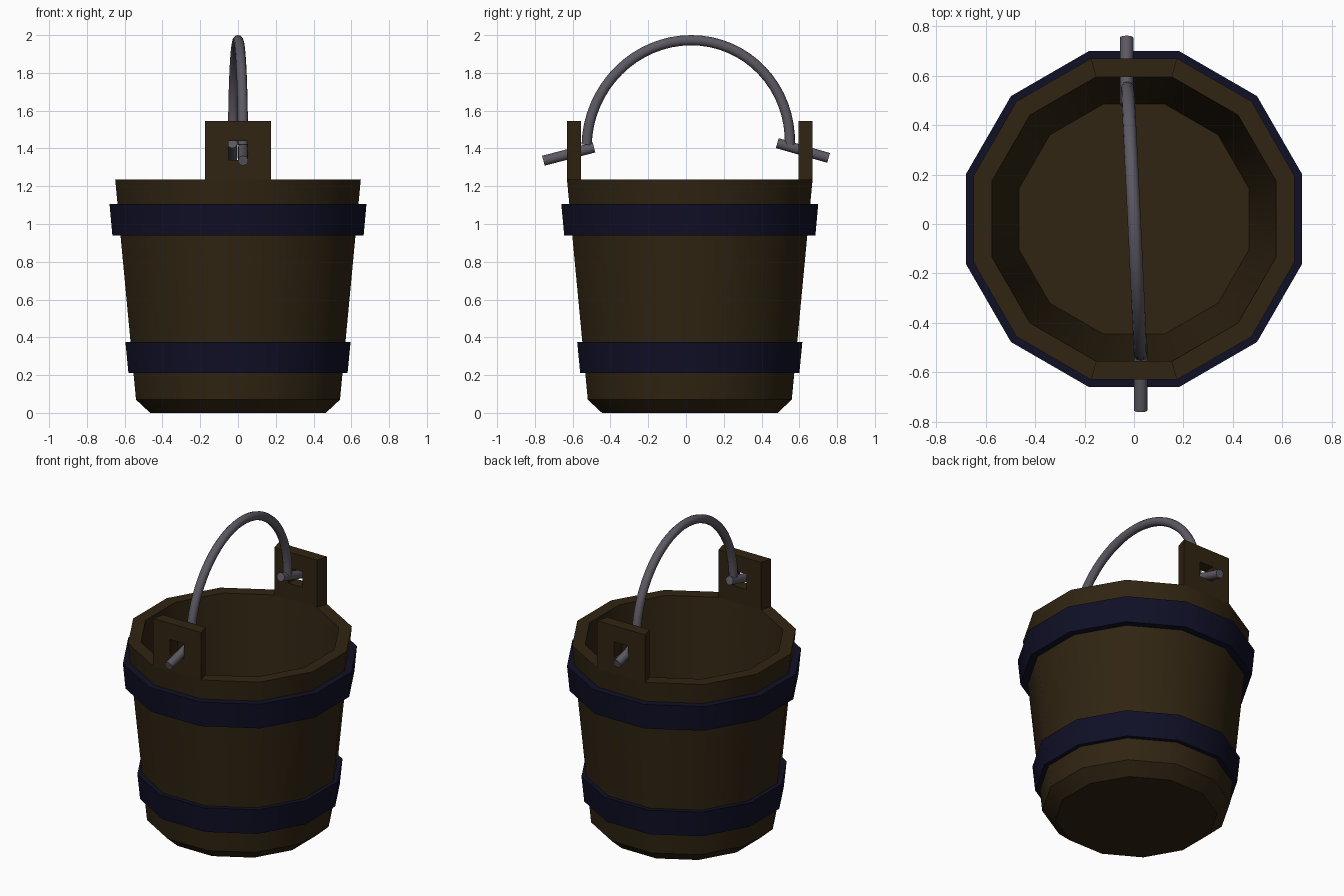
import bpy, bmesh
from math import sin, cos, tan, pi, radians
from mathutils import Vector

if "Cube" in bpy.data.objects:
    bpy.data.objects.remove(bpy.data.objects["Cube"], do_unlink=True)

SIDES = 12
CENTRE_Y = 0.02
HALF_STEP = pi / SIDES


def material(name, rgb):
    m = bpy.data.materials.new(name)
    m.use_nodes = True
    m.diffuse_color = (*rgb, 1)
    m.node_tree.nodes["Principled BSDF"].inputs["Base Color"].default_value = (*rgb, 1)
    return m


wood = material("dark wood", (0.03, 0.018, 0.006))
band_blue = material("navy band", (0.005, 0.005, 0.02))
metal = material("grey metal", (0.11, 0.1, 0.125))


def add_mesh(name, bm, mat, angle=40):
    bmesh.ops.recalc_face_normals(bm, faces=bm.faces)
    mesh = bpy.data.meshes.new(name)
    bm.to_mesh(mesh)
    bm.free()
    mesh.materials.append(mat)
    mesh.shade_smooth()
    mesh.set_sharp_from_angle(angle=radians(angle))
    obj = bpy.data.objects.new(name, mesh)
    bpy.context.collection.objects.link(obj)
    return obj


def revolve(name, profile, mat, closed=False):
    """Turn (distance to flat side, height) points into a 12-sided shell."""
    bm = bmesh.new()
    rings = []
    for apothem, z in profile:
        r = apothem / cos(HALF_STEP)
        angles = [(2 * i + 1) * HALF_STEP for i in range(SIDES)]
        rings.append([bm.verts.new((r * cos(a), CENTRE_Y + r * sin(a), z)) for a in angles])
    pairs = list(zip(rings, rings[1:]))
    if closed:
        pairs.append((rings[-1], rings[0]))
    else:
        bm.faces.new(rings[0])
        bm.faces.new(rings[-1])
    for a, b in pairs:
        for i in range(SIDES):
            j = (i + 1) % SIDES
            bm.faces.new((a[i], a[j], b[j], b[i]))
    return add_mesh(name, bm, mat)


# Tub: chamfered foot, flared wall, rim, inner wall and floor
revolve("tub", [(0.465, 0), (0.54, 0.07), (0.65, 1.235),
                (0.575, 1.235), (0.465, 0.07)], wood)

# Hoops around the tub
revolve("upper_band", [(0.68, 1.105), (0.665, 0.94), (0.6, 0.94), (0.6, 1.105)], band_blue, True)
revolve("lower_band", [(0.596, 0.375), (0.58, 0.21), (0.53, 0.21), (0.53, 0.375)], band_blue, True)


def lug(name, side):
    """Upright ear on the rim with a square hole through it."""
    bm = bmesh.new()
    loops = []
    for apothem in (0.65, 0.575):
        w = apothem * tan(HALF_STEP)
        for half, low, high in ((w, 1.235, 1.545), (0.05, 1.34, 1.44)):
            corners = ((-half, low), (half, low), (half, high), (-half, high))
            loops.append([bm.verts.new((x, CENTRE_Y + side * apothem, z)) for x, z in corners])
    outer, outer_hole, inner, inner_hole = loops
    for a, b in ((outer, outer_hole), (outer_hole, inner_hole),
                 (inner_hole, inner), (inner, outer)):
        for i in range(4):
            j = (i + 1) % 4
            bm.faces.new((a[i], a[j], b[j], b[i]))
    add_mesh(name, bm, wood, 20)


lug("front_lug", -1)
lug("back_lug", 1)


def rod(name, start, end):
    start, end = Vector(start), Vector(end)
    axis = end - start
    bm = bmesh.new()
    bmesh.ops.create_cone(bm, cap_ends=True, segments=12, radius1=0.027,
                          radius2=0.027, depth=axis.length)
    turn = axis.to_track_quat("Z", "Y").to_matrix()
    bmesh.ops.rotate(bm, verts=bm.verts, matrix=turn)
    bmesh.ops.translate(bm, verts=bm.verts, vec=(start + end) / 2)
    add_mesh(name, bm, metal)


# Pins through the lugs
rod("front_pin", (0.027, -0.755, 1.335), (0.027, -0.487, 1.405))
rod("back_pin", (-0.03, 0.755, 1.35), (-0.03, 0.483, 1.428))

# Arched handle, slightly twisted from pin to pin
curve = bpy.data.curves.new("handle", "CURVE")
curve.dimensions = "3D"
curve.bevel_depth = 0.027
curve.bevel_resolution = 4
curve.use_fill_caps = True
spline = curve.splines.new("POLY")
COUNT = 33
spline.points.add(COUNT - 1)
for i, p in enumerate(spline.points):
    t = pi * i / (COUNT - 1)
    p.co = (0.026 * cos(t), 0.012 - 0.538 * cos(t) + 0.015 * sin(t),
            1.42 + 0.553 * sin(t), 1)
curve.materials.append(metal)
handle = bpy.data.objects.new("handle", curve)
bpy.context.collection.objects.link(handle)
